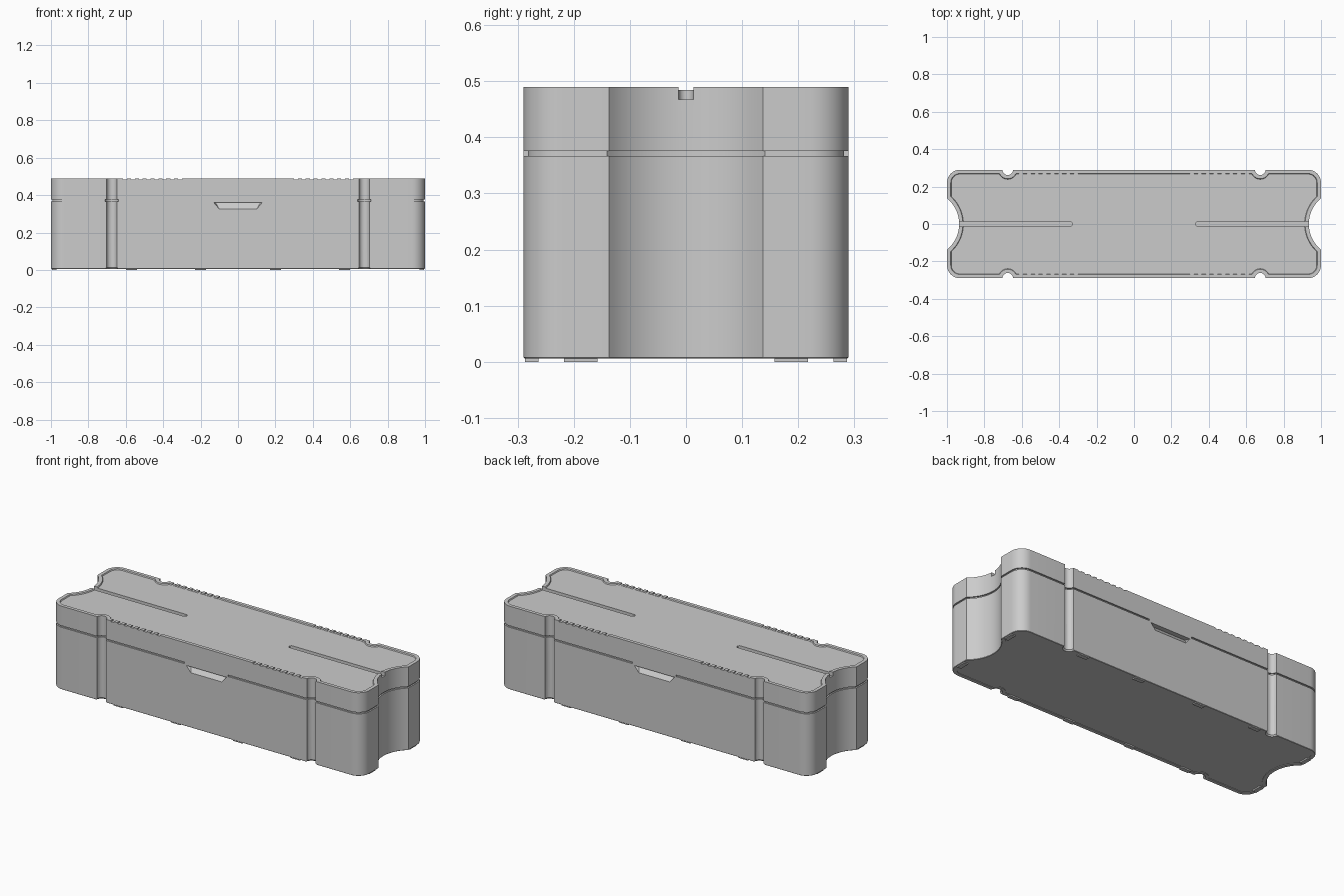
import bpy, bmesh
from math import sin, cos, pi, sqrt, atan2, asin

if "Cube" in bpy.data.objects:
    bpy.data.objects.remove(bpy.data.objects["Cube"])

HX, HY = 1.0, 0.29          # half length, half width
CR = 0.07                   # corner radius
ER, EC = 0.177, 1.112       # concave end arc: radius, centre x
GR, GX = 0.028, 0.675       # vertical groove: radius, centre x


def outline(d):
    """Case outline moved inward by d (same point count for any d)."""
    q = []
    r = ER + d
    end = atan2(sqrt(r * r - (EC - HX + d) ** 2), EC - HX + d)
    for i in range(13):                                   # concave end
        a = end * i / 12
        q.append((EC - r * cos(a), r * sin(a)))
    for i in range(11):                                   # rounded corner
        a = pi / 2 * i / 10
        q.append((HX - CR + (CR - d) * cos(a), HY - CR + (CR - d) * sin(a)))
    g = GR + d
    a0 = asin(d / g)
    for i in range(13):                                   # side groove
        a = a0 + (pi - 2 * a0) * i / 12
        q.append((GX + g * cos(a), HY - g * sin(a)))
    half = q + [(-x, y) for x, y in reversed(q)]
    half.pop()
    return half + [(-x, -y) for x, y in half]


def finish(name, bm):
    bmesh.ops.recalc_face_normals(bm, faces=bm.faces)
    me = bpy.data.meshes.new(name)
    bm.to_mesh(me)
    bm.free()
    ob = bpy.data.objects.new(name, me)
    bpy.context.collection.objects.link(ob)
    return ob


def stack(name, levels):
    """Closed solid through outlines given as (inset, z)."""
    bm = bmesh.new()
    rings = [[bm.verts.new((x, y, z)) for x, y in outline(d)] for d, z in levels]
    n = len(rings[0])
    for a, b in zip(rings, rings[1:]):
        for i in range(n):
            j = (i + 1) % n
            bm.faces.new((a[i], a[j], b[j], b[i]))
    bm.faces.new(rings[0][::-1])
    bm.faces.new(rings[-1])
    return finish(name, bm)


def hulls(name, groups):
    """One mesh of several convex pieces."""
    bm = bmesh.new()
    for pts in groups:
        bmesh.ops.convex_hull(bm, input=[bm.verts.new(p) for p in pts])
    return finish(name, bm)


def box(x0, x1, y0, y1, z0, z1):
    return [(x, y, z) for x in (x0, x1) for y in (y0, y1) for z in (z0, z1)]


def cut(ob, groups):
    cutter = hulls("cutter", groups)
    cutter.hide_render = True
    m = ob.modifiers.new("cut", 'BOOLEAN')
    m.operation, m.solver, m.object = 'DIFFERENCE', 'EXACT', cutter
    bpy.context.view_layer.objects.active = ob
    bpy.ops.object.modifier_apply(modifier=m.name)
    bpy.data.objects.remove(cutter)


def smooth(ob):
    bpy.ops.object.select_all(action='DESELECT')
    ob.select_set(True)
    bpy.context.view_layer.objects.active = ob
    bpy.ops.object.shade_smooth_by_angle(angle=0.5)


# Lower case, with the seam neck on top and a shallow recess underneath
base = stack("case_base", [(0.022, 0.009), (0.022, 0.006), (0.002, 0.006), (0, 0.008),
                           (0, 0.367), (0.008, 0.367), (0.008, 0.38)])
# Lid with raised rim
lid = stack("case_lid", [(0, 0.376), (0, 0.49), (0.02, 0.49), (0.023, 0.484)])

# Finger scoops front and back, and flares at the groove bottoms
base_cuts = []
for s in (-1, 1):
    base_cuts.append([(m * x, s * y, z) for m in (-1, 1) for x, y, z in
                      ((0.13, 0.31, 0.36), (0.10, 0.31, 0.325), (0.10, 0.29, 0.325),
                       (0.13, 0.29, 0.36), (0.12, 0.262, 0.36))])
    for m in (-1, 1):
        base_cuts.append([(m * GX + r * cos(k * pi / 12), s * HY + r * sin(k * pi / 12), z)
                          for r, z in ((0.038, 0.0), (0.02, 0.025)) for k in range(24)])
cut(base, base_cuts)

# Centre slots with rounded inner ends, and comb notches along the rims
lid_cuts = []
for m in (-1, 1):
    slot = [(m * 1.05, y, z) for y in (-0.013, 0.013) for z in (0.467, 0.52)]
    for k in range(9):
        a = pi / 2 + pi * k / 8
        slot += [(m * (0.343 + 0.013 * cos(a)), 0.013 * sin(a), z) for z in (0.467, 0.52)]
    lid_cuts.append(slot)
    for s in (-1, 1):
        for i in range(8):
            x = m * (0.31 + 0.042 * i)
            lid_cuts.append(box(x - 0.01, x + 0.01, s * 0.255, s * 0.31, 0.4845, 0.52))
cut(lid, lid_cuts)
smooth(base)
smooth(lid)

# Tabs that close the seam above the scoops
for s, side in ((-1, "front"), (1, "back")):
    hulls(side + "_latch_tab", [box(-0.14, 0.14, s * 0.27, s * HY, 0.367, 0.376)])

# Small feet under the bottom rim
feet = []
for m in (-1, 1):
    for s in (-1, 1):
        for x in (0.2, 0.57):
            feet.append(box(m * x - 0.03, m * x + 0.03, s * 0.263, s * 0.287, 0, 0.0075))
        feet.append(box(m * 0.97, m * 0.995, s * 0.158, s * 0.217, 0, 0.0075))
hulls("feet", feet)
